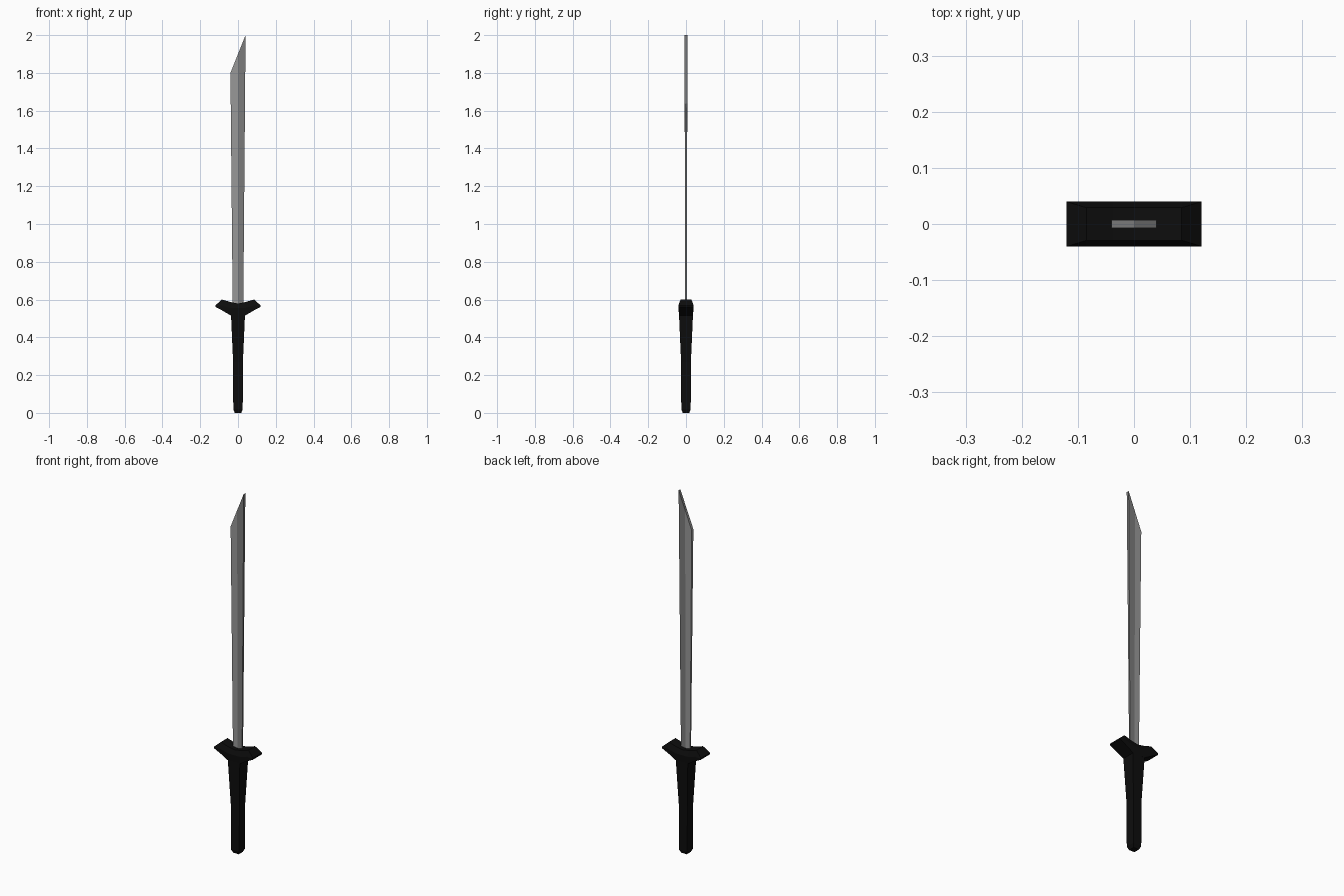
import bpy

if "Cube" in bpy.data.objects:
    bpy.data.objects.remove(bpy.data.objects["Cube"])

def material(name, v):
    m = bpy.data.materials.new(name)
    m.diffuse_color = (v, v, v, 1)
    m.use_nodes = True
    m.node_tree.nodes["Principled BSDF"].inputs["Base Color"].default_value = m.diffuse_color
    return m

def loft(name, rings, mat):
    """Skin a stack of equal-length point rings and cap both ends."""
    n = len(rings[0])
    verts = [p for r in rings for p in r]
    faces = [(k * n + i, k * n + (i + 1) % n, (k + 1) * n + (i + 1) % n, (k + 1) * n + i)
             for k in range(len(rings) - 1) for i in range(n)]
    faces += [tuple(reversed(range(n))), tuple(range(len(verts) - n, len(verts)))]
    me = bpy.data.meshes.new(name)
    me.from_pydata(verts, [], faces)
    me.materials.append(mat)
    ob = bpy.data.objects.new(name, me)
    bpy.context.collection.objects.link(ob)
    return ob

def rect(x0, x1, y, z0, z1):
    return [(x0, -y, z0), (x1, -y, z1), (x1, y, z1), (x0, y, z0)]

black = material("black", 0.004)
edge_grey = material("edge_grey", 0.32)
spine_grey = material("spine_grey", 0.2)

# square grip, flaring towards the guard, chamfered at the bottom
loft("grip", [rect(-h, h, h, z, z) for z, h in
              [(0, .017), (.018, .025), (.27, .026), (.52, .037)]], black)

# winged guard: cross-sections along x (x, bottom z, middle z, top z, bottom y, top y)
half = [(.12, .561, .565, .569, .04, .04),
        (.085, .543, .568, .6, .038, .029),
        (.037, .515, .555, .586, .037, .029)]
sections = [(-s[0], *s[1:]) for s in half] + [(0, .515, .555, .579, .037, .029)] + half[::-1]
loft("guard", [[(x, -yb, zb), (x, -.04, zm), (x, -yt, zt), (x, yt, zt), (x, .04, zm), (x, yb, zb)][::-1]
               for x, zb, zm, zt, yb, yt in sections], black)

# blade in two tones, widening and thickening towards the slanted tip
for name, s, tip_z, mat in [("blade_edge", -1, 1.8, edge_grey), ("blade_spine", 1, 2.0, spine_grey)]:
    rings = []
    for w, y, z, tz in [(.028, .004, .56, .56), (.04, .0075, 1.9, tip_z)]:
        a, b = sorted([(0, z), (s * w, tz)])
        rings.append(rect(a[0], b[0], y, a[1], b[1]))
    loft(name, rings, mat)
